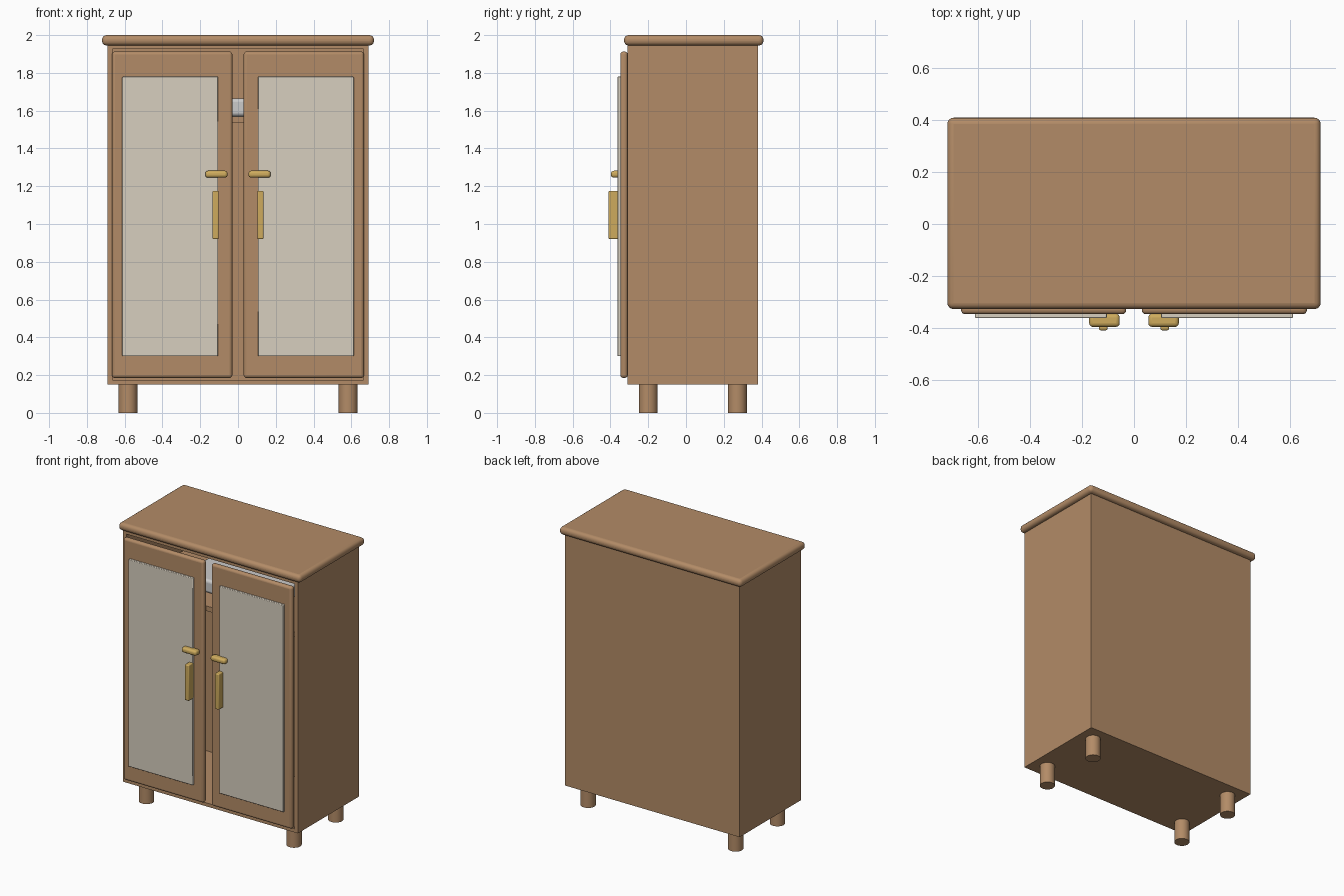
import bpy, bmesh, math

if "Cube" in bpy.data.objects:
    bpy.data.objects.remove(bpy.data.objects["Cube"])


def material(name, rgb):
    m = bpy.data.materials.new(name)
    m.diffuse_color = (*rgb, 1)
    m.use_nodes = True
    m.node_tree.nodes["Principled BSDF"].inputs["Base Color"].default_value = m.diffuse_color
    return m


WOOD = material("wood", (0.45, 0.26, 0.135))
PANEL = material("pale_panel", (0.68, 0.62, 0.52))
BRASS = material("brass", (0.62, 0.41, 0.11))
WHITE = material("white_cloth", (0.85, 0.85, 0.83))


def box(name, x, y, z, mat, bevel=0.0, segments=4):
    """Box from (min, max) ranges with optional rounded edges."""
    bpy.ops.mesh.primitive_cube_add(
        size=1, location=[(r[0] + r[1]) / 2 for r in (x, y, z)])
    o = bpy.context.object
    o.name = name
    o.scale = [r[1] - r[0] for r in (x, y, z)]
    bpy.ops.object.transform_apply(location=False, rotation=False, scale=True)
    o.data.materials.append(mat)
    if bevel:
        b = o.modifiers.new("round", 'BEVEL')
        b.width, b.segments = bevel, segments
        bpy.ops.object.shade_smooth_by_angle(angle=math.radians(35))
    return o


# Hollow carcass: inset the front face and push it in to form the cavity
body = box("cabinet_body", (-0.69, 0.69), (-0.31, 0.38), (0.15, 1.95), WOOD)
bm = bmesh.new()
bm.from_mesh(body.data)
front = min(bm.faces, key=lambda f: f.calc_center_median().y)
bmesh.ops.inset_region(bm, faces=[front], thickness=0.035)
inner = bmesh.ops.extrude_discrete_faces(bm, faces=[front])["faces"][0]
bmesh.ops.translate(bm, verts=inner.verts, vec=(0, 0.655, 0))
bmesh.ops.remove_doubles(bm, verts=bm.verts, dist=1e-5)
bm.to_mesh(body.data)
bm.free()

# Rounded top slab
box("top_slab", (-0.72, 0.72), (-0.328, 0.41), (1.945, 2.0), WOOD, 0.024)

# Interior shelf with folded cloth
box("shelf", (-0.655, 0.655), (-0.29, 0.345), (1.535, 1.57), WOOD)
box("folded_cloth", (-0.35, 0.35), (-0.13, 0.2), (1.57, 1.665), WHITE, 0.02)

for side, s in (("left", -1), ("right", 1)):
    def span(a, b):
        return tuple(sorted((s * a, s * b)))

    # Door, raised panel and hardware
    box(side + "_door", span(0.03, 0.667), (-0.348, -0.309), (0.185, 1.913), WOOD, 0.016)
    box(side + "_door_panel", span(0.105, 0.613), (-0.363, -0.335), (0.30, 1.78), PANEL, 0.004, 2)
    box(side + "_handle", span(0.102, 0.135), (-0.41, -0.355), (0.92, 1.175), BRASS, 0.006, 3)
    box(side + "_latch", span(0.055, 0.173), (-0.397, -0.346), (1.245, 1.282), BRASS, 0.015)

    # Legs
    for end, y in (("front", -0.20), ("back", 0.272)):
        bpy.ops.mesh.primitive_cylinder_add(
            vertices=32, radius=0.05, depth=0.155, location=(s * 0.583, y, 0.0775))
        leg = bpy.context.object
        leg.name = f"{end}_{side}_leg"
        leg.data.materials.append(WOOD)
        bpy.ops.object.shade_smooth_by_angle(angle=math.radians(35))
